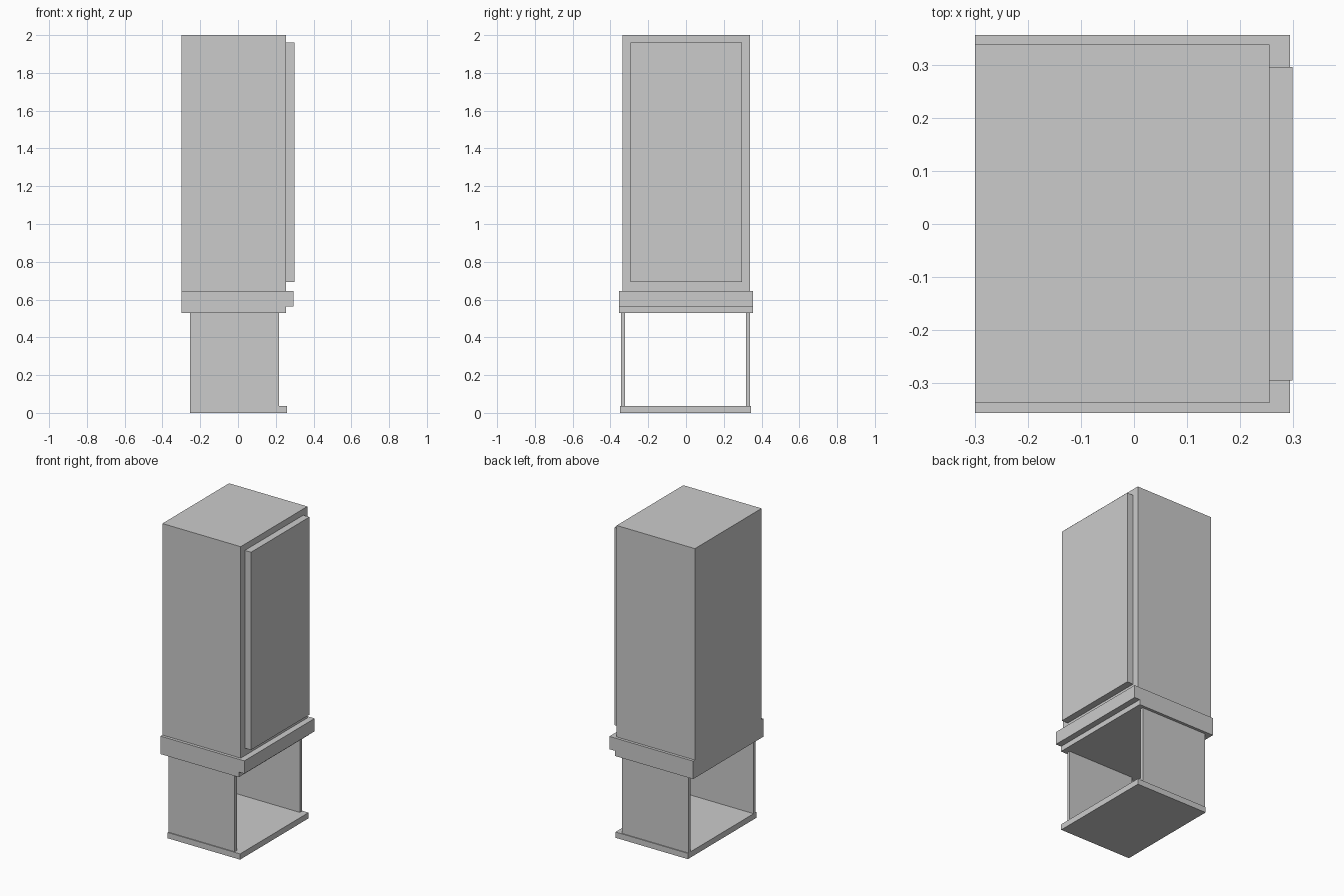
import bpy
import bmesh

if "Cube" in bpy.data.objects:
    bpy.data.objects.remove(bpy.data.objects["Cube"])


def prism(name, profile, y0, y1):
    """Extrude an x-z outline along y."""
    bm = bmesh.new()
    face = bm.faces.new([bm.verts.new((x, y0, z)) for x, z in profile])
    ext = bmesh.ops.extrude_face_region(bm, geom=[face])
    verts = [g for g in ext["geom"] if isinstance(g, bmesh.types.BMVert)]
    bmesh.ops.translate(bm, verts=verts, vec=(0, y1 - y0, 0))
    bmesh.ops.recalc_face_normals(bm, faces=bm.faces)
    mesh = bpy.data.meshes.new(name)
    bm.to_mesh(mesh)
    bm.free()
    obj = bpy.data.objects.new(name, mesh)
    bpy.context.collection.objects.link(obj)
    return obj


def box(name, x, y, z):
    return prism(name, [(x[0], z[0]), (x[1], z[0]), (x[1], z[1]), (x[0], z[1])], *y)


# Tall cabinet and its raised door panel
box("cabinet_body", (-0.30, 0.255), (-0.337, 0.338), (0.645, 2.0))
box("door_panel", (0.255, 0.299), (-0.295, 0.296), (0.693, 1.96))

# Collar below the cabinet, with a stepped lip on the door side
prism("collar", [(-0.30, 0.53), (0.255, 0.53), (0.255, 0.563),
                 (0.294, 0.563), (0.294, 0.645), (-0.30, 0.645)], -0.356, 0.356)

# Open stand: two side panels on a base plate
for side, y in (("front", (-0.343, -0.322)), ("back", (0.317, 0.338))):
    box(side + "_side_panel", (-0.254, 0.217), y, (0.037, 0.53))
box("base_plate", (-0.254, 0.259), (-0.349, 0.344), (0.0, 0.037))
